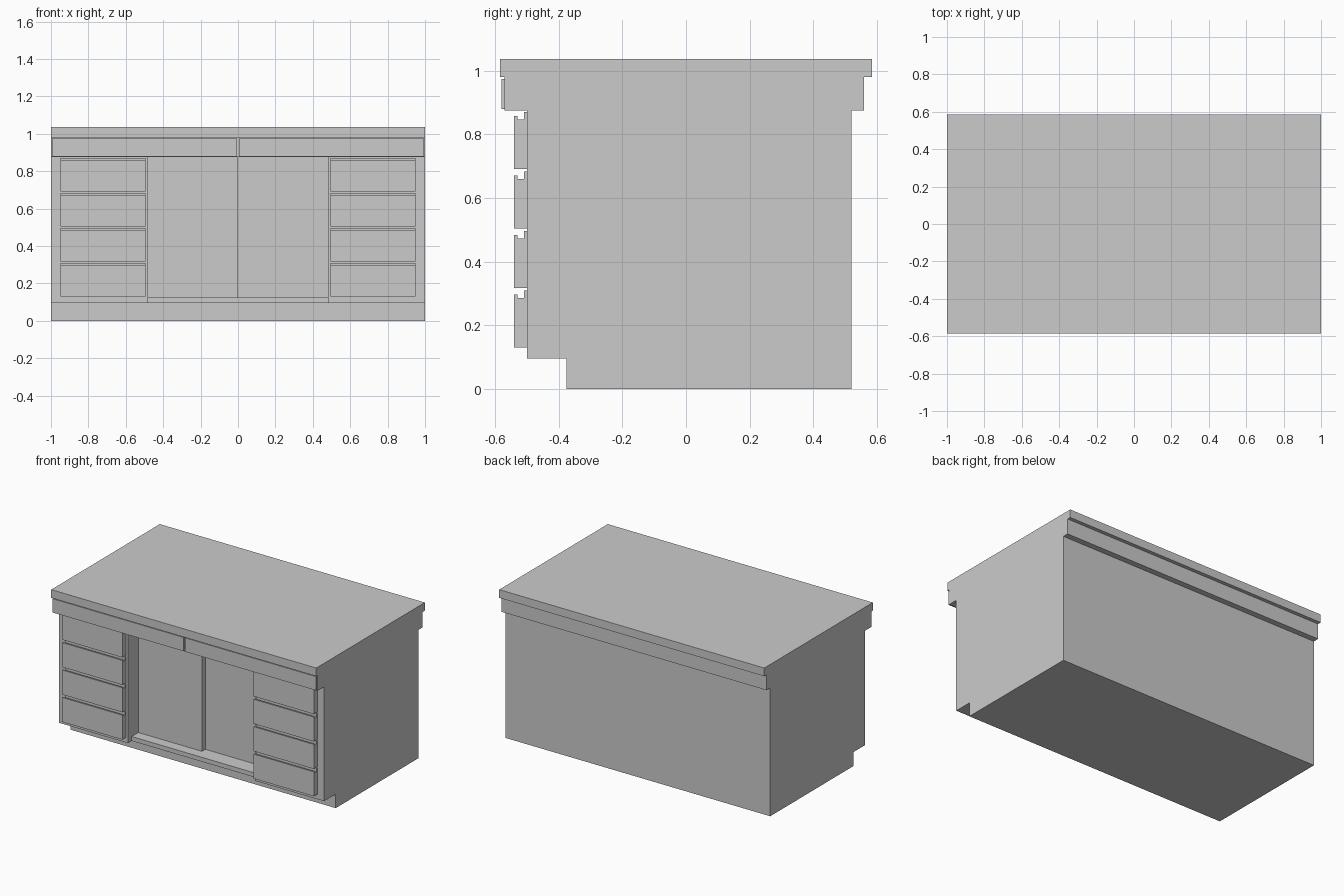
import bpy

if "Cube" in bpy.data.objects:
    bpy.data.objects.remove(bpy.data.objects["Cube"])


def prism(name, profile, axis, lo, hi):
    """Extrude a 2D profile: axis 'x' takes (y, z) points, axis 'z' takes (x, y) points."""
    n = len(profile)
    place = {"x": lambda p, t: (t, p[0], p[1]), "z": lambda p, t: (p[0], p[1], t)}[axis]
    verts = [place(p, t) for t in (lo, hi) for p in profile]
    faces = [tuple(reversed(range(n))), tuple(range(n, 2 * n))]
    faces += [(i, (i + 1) % n, n + (i + 1) % n, n + i) for i in range(n)]
    mesh = bpy.data.meshes.new(name)
    mesh.from_pydata(verts, [], faces)
    obj = bpy.data.objects.new(name, mesh)
    bpy.context.collection.objects.link(obj)
    return obj


def box(name, x0, x1, y0, y1, z0, z1):
    return prism(name, [(x0, y0), (x1, y0), (x1, y1), (x0, y1)], "z", z0, z1)


# Countertop and the rail beneath it
box("countertop", -1, 1, -0.585, 0.585, 0.98, 1.036)
box("top_rail", -1, 1, -0.57, 0.56, 0.875, 0.98)
box("rail_panel_left", -0.995, -0.006, -0.58, -0.57, 0.88, 0.974)
box("rail_panel_right", 0.006, 0.995, -0.58, -0.57, 0.88, 0.974)

# Carcass: two drawer cabinets joined by a back, around a recessed bay
carcass_plan = [(-1, 0.52), (-1, -0.5), (-0.48, -0.5), (-0.48, -0.315),
                (0.48, -0.315), (0.48, -0.5), (1, -0.5), (1, 0.52)]
prism("carcass", carcass_plan, "z", 0.095, 0.875)
box("plinth", -1, 1, -0.375, 0.52, 0, 0.095)

# Sill and overlapping sliding doors in the bay
box("door_sill", -0.48, 0.48, -0.46, -0.315, 0.095, 0.125)
box("sliding_door_left", -0.48, 0, -0.388, -0.352, 0.125, 0.875)
box("sliding_door_right", -0.02, 0.48, -0.352, -0.315, 0.125, 0.875)

# Drawers: fronts with a finger groove along the top edge
for side, x0, x1 in (("left", -0.95, -0.495), ("right", 0.495, 0.95)):
    for row in range(4):
        z = 0.13 + 0.187 * row
        profile = [(-0.54, z), (-0.5, z), (-0.5, z + 0.179), (-0.51, z + 0.179),
                   (-0.51, z + 0.155), (-0.53, z + 0.155),
                   (-0.53, z + 0.167), (-0.54, z + 0.167)]
        prism(f"drawer_{side}_{row + 1}", profile, "x", x0, x1)
